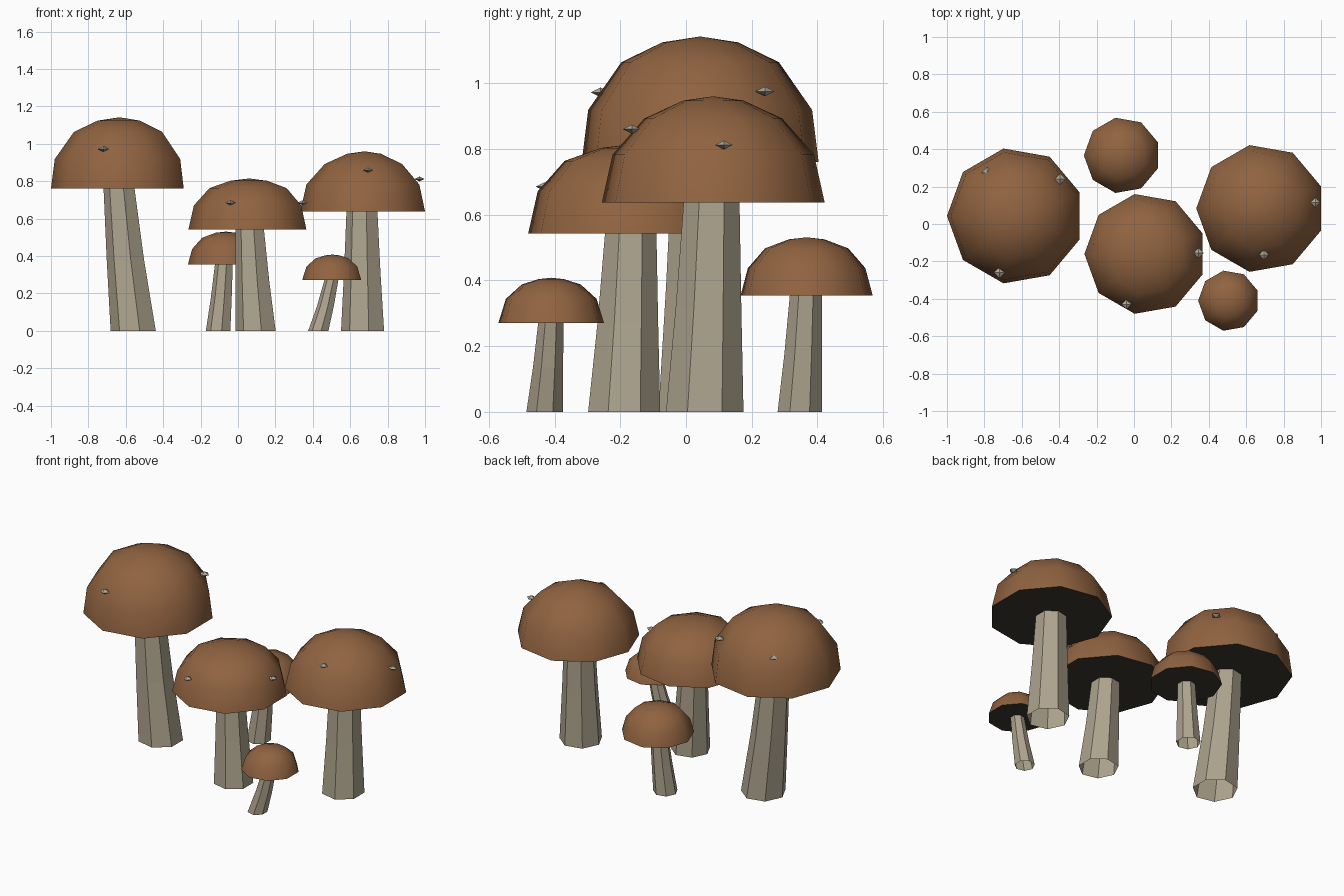
import bpy, bmesh, math

if "Cube" in bpy.data.objects:
    bpy.data.objects.remove(bpy.data.objects["Cube"])


def material(name, rgb):
    m = bpy.data.materials.new(name)
    m.diffuse_color = (*rgb, 1)
    m.use_nodes = True
    m.node_tree.nodes["Principled BSDF"].inputs["Base Color"].default_value = m.diffuse_color
    return m


BROWN = material("cap_brown", (0.28, 0.125, 0.052))
CREAM = material("stem_cream", (0.42, 0.37, 0.27))
GILL = material("gill_dark", (0.045, 0.04, 0.03))
SPOT = material("spot_grey", (0.42, 0.39, 0.31))


def finish(name, bm, mats, smooth=None):
    mesh = bpy.data.meshes.new(name)
    bm.to_mesh(mesh)
    bm.free()
    for m in mats:
        mesh.materials.append(m)
    ob = bpy.data.objects.new(name, mesh)
    bpy.context.collection.objects.link(ob)
    if smooth:
        bpy.ops.object.select_all(action='DESELECT')
        ob.select_set(True)
        bpy.context.view_layer.objects.active = ob
        bpy.ops.object.shade_smooth_by_angle(angle=math.radians(smooth))
    return ob


def ring(bm, n, x, y, z, r):
    # regular polygon with one corner pointing to -x
    return [bm.verts.new((x + r * math.cos(math.pi + k * math.tau / n),
                          y + r * math.sin(math.pi + k * math.tau / n), z))
            for k in range(n)]


def bridge(bm, a, b):
    for k in range(len(a)):
        j = (k + 1) % len(a)
        bm.faces.new((a[k], a[j], b[j], b[k]))


def cap(name, x, y, z, r, h, profile):
    # nine-sided dome with a flat dark underside
    bm = bmesh.new()
    rings = [ring(bm, 9, x, y, z + h * t, r * s) for s, t in [(1, 0)] + profile]
    for a, b in zip(rings, rings[1:]):
        bridge(bm, a, b)
    tip = bm.verts.new((x, y, z + h))
    top = rings[-1]
    for k in range(9):
        bm.faces.new((top[k], top[(k + 1) % 9], tip))
    under = bm.faces.new(rings[0][::-1])
    under.material_index = 1
    finish(name, bm, [BROWN, GILL], 45)


def stem(name, sections):
    # bent seven-sided tube, open at the bottom
    bm = bmesh.new()
    rings = [ring(bm, 7, *s) for s in sections]
    for a, b in zip(rings, rings[1:]):
        bridge(bm, a, b)
    finish(name, bm, [CREAM])


def spot(name, x, y, z, r):
    # squashed eight-faced bump
    bm = bmesh.new()
    mid = ring(bm, 4, x, y, z, r)
    up = bm.verts.new((x, y, z + r * 0.5))
    low = bm.verts.new((x, y, z - r * 0.5))
    for k in range(4):
        a, b = mid[k], mid[(k + 1) % 4]
        bm.faces.new((a, b, up))
        bm.faces.new((b, a, low))
    finish(name, bm, [SPOT])


# name, cap (x, y, z, radius, height), dome profile (radius, height fractions),
# stem foot (x, y, radius), stem top (x, y, radius), spots (x, y, z), spot radius
MUSHROOMS = [
    ("tall", (-0.634, 0.043, 0.76, 0.366, 0.382),
     [(0.945, 0.415), (0.665, 0.795), (0.32, 0.953)],
     (-0.554, 0.04, 0.127), (-0.632, 0.043, 0.087),
     [(-0.785, 0.275, 0.975), (-0.395, 0.24, 0.975), (-0.72, -0.26, 0.972)], 0.03),
    ("middle", (0.06, -0.16, 0.543, 0.325, 0.272),
     [(0.91, 0.47), (0.655, 0.81), (0.31, 0.955)],
     (0.1, -0.188, 0.1125), (0.066, -0.168, 0.08),
     [(-0.15, -0.03, 0.685), (0.345, -0.155, 0.685), (-0.04, -0.43, 0.685)], 0.027),
    ("right", (0.677, 0.083, 0.637, 0.344, 0.323),
     [(0.905, 0.45), (0.62, 0.79), (0.27, 0.96)],
     (0.672, 0.057, 0.121), (0.667, 0.078, 0.087),
     [(0.97, 0.115, 0.812), (0.695, -0.165, 0.86)], 0.027),
    ("back", (-0.064, 0.367, 0.354, 0.204, 0.177),
     [(0.89, 0.47), (0.63, 0.81), (0.27, 0.965)],
     (-0.103, 0.346, 0.069), (-0.073, 0.365, 0.05), [], 0),
    ("small", (0.506, -0.41, 0.271, 0.163, 0.137),
     [(0.86, 0.53), (0.56, 0.85), (0.24, 0.97)],
     (0.432, -0.43, 0.057), (0.502, -0.411, 0.039), [], 0),
]

for name, c, profile, foot, top, spots, size in MUSHROOMS:
    cap(name + "_cap", *c, profile)
    # the middle section leans slightly towards the cap
    mid = [f * 0.45 + t * 0.55 for f, t in zip(foot, top)]
    stem(name + "_stem", [(foot[0], foot[1], 0, foot[2]),
                          (mid[0], mid[1], c[2] * 0.5, mid[2]),
                          (top[0], top[1], c[2] + 0.005, top[2])])
    for i, p in enumerate(spots):
        spot(f"{name}_spot_{i + 1}", *p, size)
